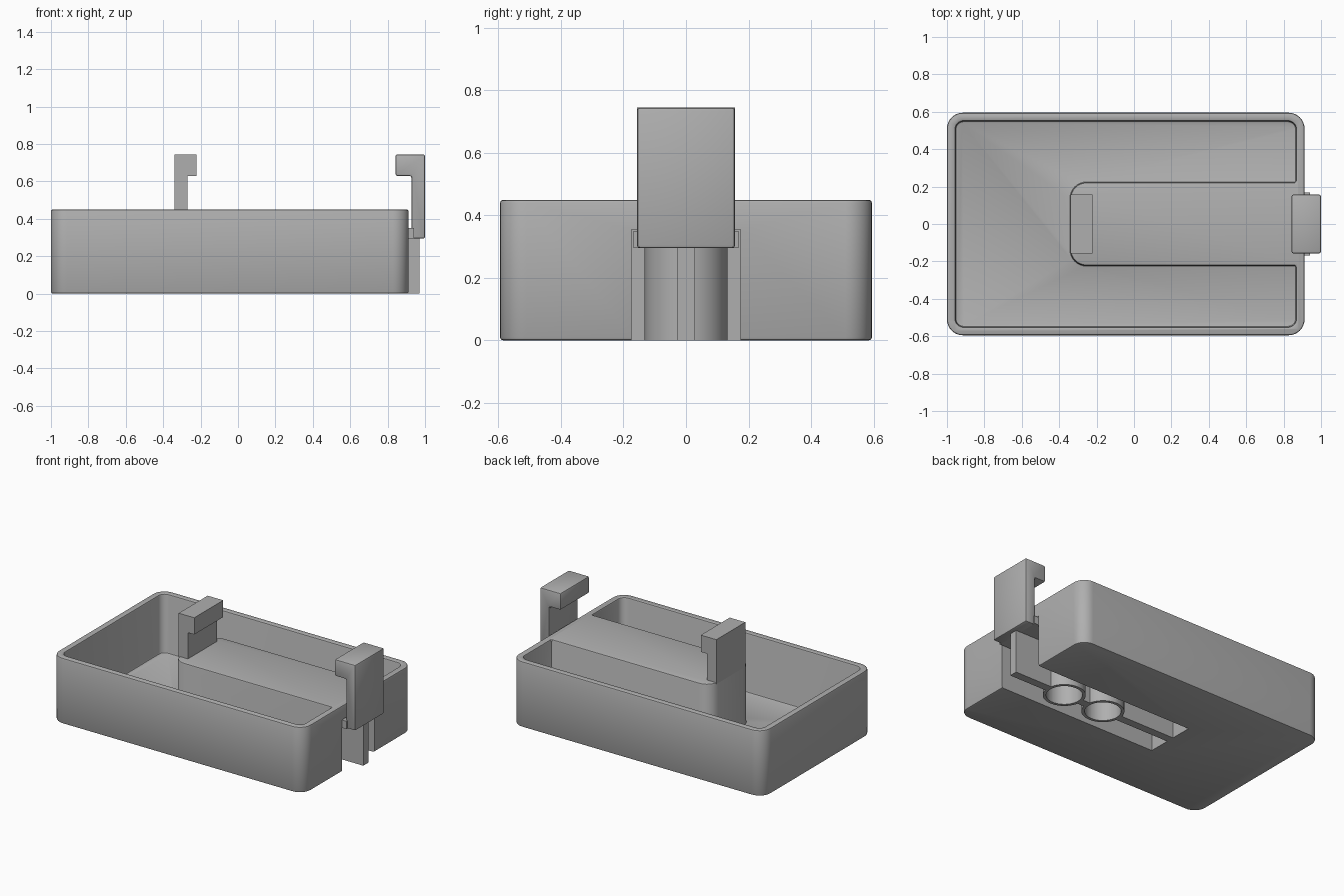
import bpy, bmesh, math

cube = bpy.data.objects.get("Cube")
if cube:
    bpy.data.objects.remove(cube, do_unlink=True)

grey = bpy.data.materials.new("matte grey")
grey.use_nodes = True
COLOUR = (0.43, 0.43, 0.43, 1)
grey.diffuse_color = COLOUR
grey.node_tree.nodes["Principled BSDF"].inputs["Base Color"].default_value = COLOUR


def prism(name, points, low, high, axis="z"):
    """Extrude a flat outline along z, or an x-z outline along y."""
    bm = bmesh.new()
    place = (lambda a, b, h: (a, b, h)) if axis == "z" else (lambda a, b, h: (a, h, b))
    face = bm.faces.new([bm.verts.new(place(a, b, low)) for a, b in points])
    grown = bmesh.ops.extrude_face_region(bm, geom=[face])["geom"]
    for v in grown:
        if isinstance(v, bmesh.types.BMVert):
            v.co["xyz".index(axis)] = high
    bmesh.ops.recalc_face_normals(bm, faces=bm.faces)
    mesh = bpy.data.meshes.new(name)
    bm.to_mesh(mesh)
    bm.free()
    mesh.materials.append(grey)
    obj = bpy.data.objects.new(name, mesh)
    bpy.context.collection.objects.link(obj)
    return obj


def rounded(x0, x1, half, r, steps=8):
    """Outline of a rounded rectangle symmetric in y."""
    centres = [(x1 - r, half - r), (x0 + r, half - r), (x0 + r, r - half), (x1 - r, r - half)]
    points = []
    for q, (cx, cy) in enumerate(centres):
        for i in range(steps + 1):
            a = (q + i / steps) * math.pi / 2
            points.append((cx + r * math.cos(a), cy + r * math.sin(a)))
    return points


def rect(x0, x1, half):
    return [(x0, -half), (x1, -half), (x1, half), (x0, half)]


def apply(obj, mod):
    bpy.context.view_layer.objects.active = obj
    bpy.ops.object.modifier_apply(modifier=mod.name)


def cut(obj, cutter):
    mod = obj.modifiers.new("cut", "BOOLEAN")
    mod.operation, mod.solver, mod.object = "DIFFERENCE", "EXACT", cutter
    apply(obj, mod)
    bpy.data.objects.remove(cutter, do_unlink=True)


def bevel(obj, width, segments=2):
    mod = obj.modifiers.new("bevel", "BEVEL")
    mod.width, mod.segments = width, segments
    mod.limit_method, mod.angle_limit = "ANGLE", math.radians(40)
    mod.use_clamp_overlap = False
    apply(obj, mod)


def smooth(obj):
    bpy.ops.object.select_all(action="DESELECT")
    obj.select_set(True)
    bpy.context.view_layer.objects.active = obj
    bpy.ops.object.shade_smooth_by_angle(angle=math.radians(30))


# Tray shell with a raised tongue left standing inside it
tray = prism("tray", rounded(-1, 0.912, 0.595, 0.085), 0, 0.45)
hollow = prism("hollow_cutter", rounded(-0.955, 0.867, 0.55, 0.045), 0.045, 0.6)
tongue = prism("tongue_cutter", rounded(-0.34, 1.2, 0.222, 0.085), -0.1, 0.8)
cut(hollow, tongue)
cut(tray, hollow)
bevel(tray, 0.01)

# Channel under the tongue, open at the bottom and at one end
cut(tray, prism("channel_cutter", rect(-0.29, 1.2, 0.175), -0.1, 0.355))
smooth(tray)

# Fixed hook on the closed end of the tongue
prism("fixed_hook", [(-0.34, 0.44), (-0.27, 0.44), (-0.27, 0.63), (-0.222, 0.63),
                     (-0.222, 0.745), (-0.34, 0.745)], -0.157, 0.157, "y")

# Sliding hook facing it
slider = prism("sliding_hook", [(0.927, 0.295), (1, 0.295), (1, 0.745), (0.842, 0.745),
                                (0.842, 0.63), (0.927, 0.63)], -0.157, 0.157, "y")
bevel(slider, 0.01)
smooth(slider)

# Slide plate running in the channel
prism("slide_plate", rect(-0.05, 0.94, 0.168), 0.296, 0.35)

# Ring springs joined by a centre rib
RADIUS, WALL = 0.132, 0.02
centres = (0.25, 0.56)
for i, x in enumerate(centres):
    ring = prism(f"spring_ring_{i + 1}", rounded(x - RADIUS, x + RADIUS, RADIUS, RADIUS - 0.001, 10), 0, 0.296)
    bore = RADIUS - WALL
    cut(ring, prism("bore_cutter", rounded(x - bore, x + bore, bore, bore - 0.001, 10), -0.1, 0.5))
    smooth(ring)

reach = RADIUS - WALL / 2
spans = [(-0.295, centres[0] - reach), (centres[0] + reach, centres[1] - reach),
         (centres[1] + reach, 0.97)]
for i, (a, b) in enumerate(spans):
    prism(f"spring_rib_{i + 1}", rect(a, b, 0.028), 0, 0.296)
